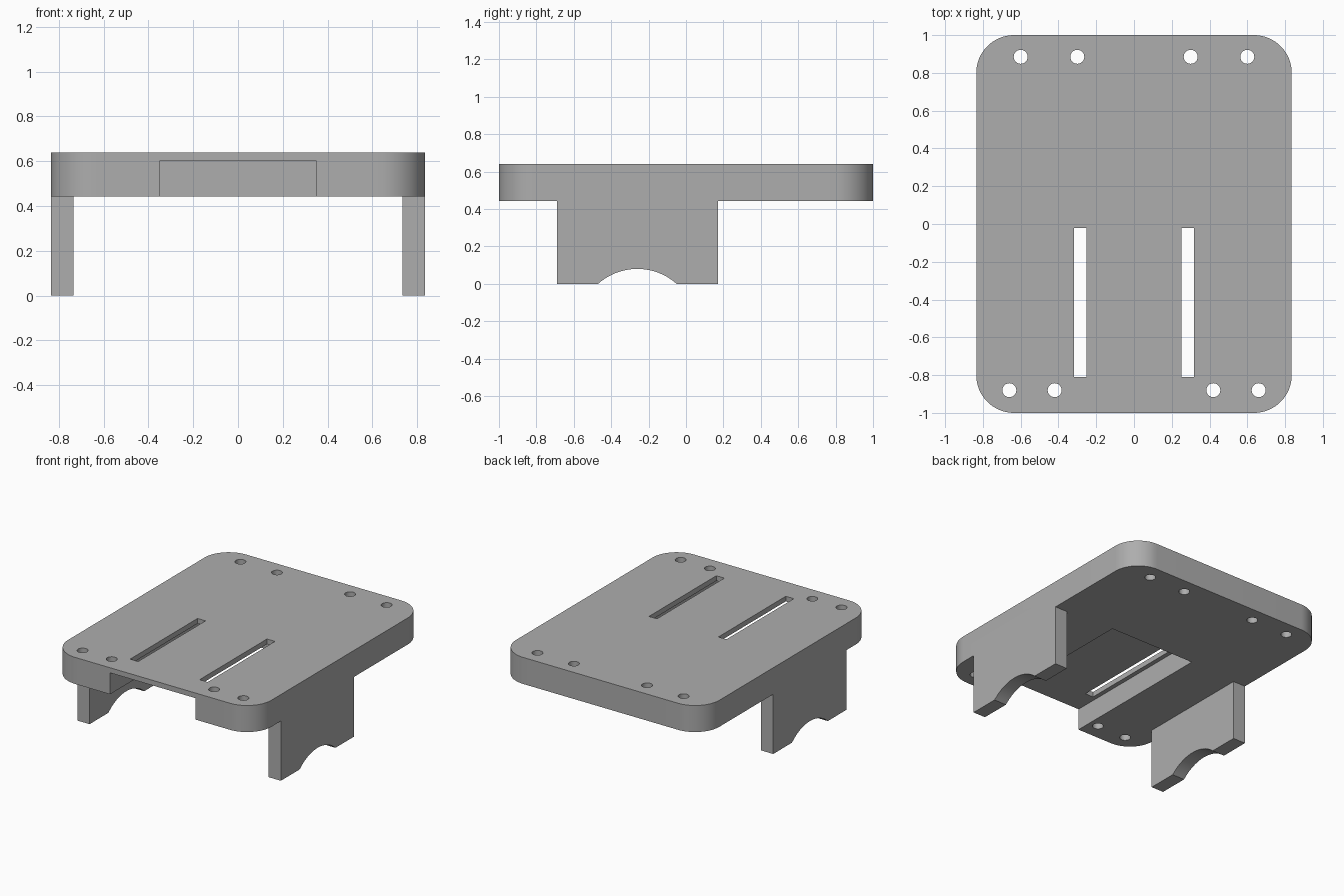
import bpy
import bmesh
from math import sin, cos, pi, asin, radians
from mathutils import Vector

cube = bpy.data.objects.get("Cube")
if cube:
    bpy.data.objects.remove(cube, do_unlink=True)

HALF_X, HALF_Y, TOP, UNDER = 0.835, 1.0, 0.64, 0.443

grey = bpy.data.materials.new("plain grey")
grey.use_nodes = True
grey.diffuse_color = (0.42, 0.42, 0.42, 1)
grey.node_tree.nodes["Principled BSDF"].inputs["Base Color"].default_value = grey.diffuse_color


def prism(name, outline, offset):
    """Extrude a closed outline of 3D points along offset."""
    bm = bmesh.new()
    face = bm.faces.new([bm.verts.new(p) for p in outline])
    swept = bmesh.ops.extrude_face_region(bm, geom=[face])["geom"]
    verts = [g for g in swept if isinstance(g, bmesh.types.BMVert)]
    bmesh.ops.translate(bm, verts=verts, vec=Vector(offset))
    bmesh.ops.recalc_face_normals(bm, faces=bm.faces)
    mesh = bpy.data.meshes.new(name)
    bm.to_mesh(mesh)
    bm.free()
    mesh.materials.append(grey)
    obj = bpy.data.objects.new(name, mesh)
    bpy.context.collection.objects.link(obj)
    return obj


def arc(cx, cy, r, start, end, steps):
    return [(cx + r * cos(start + (end - start) * i / steps),
             cy + r * sin(start + (end - start) * i / steps)) for i in range(steps + 1)]


def block(name, x0, x1, y0, y1, z0, z1):
    corners = [(x0, y0, z0), (x1, y0, z0), (x1, y1, z0), (x0, y1, z0)]
    return prism(name, corners, (0, 0, z1 - z0))


def combine(target, part, operation):
    """Apply a boolean with part, then discard part."""
    mod = target.modifiers.new("combine", "BOOLEAN")
    mod.operation, mod.object, mod.solver = operation, part, "EXACT"
    bpy.ops.object.select_all(action="DESELECT")
    bpy.context.view_layer.objects.active = target
    target.select_set(True)
    bpy.ops.object.modifier_apply(modifier=mod.name)
    bpy.data.objects.remove(part, do_unlink=True)


# Plate with rounded corners
radius = 0.2
outline = []
for i, (sx, sy) in enumerate([(1, 1), (-1, 1), (-1, -1), (1, -1)]):
    outline += arc(sx * (HALF_X - radius), sy * (HALF_Y - radius), radius,
                   i * pi / 2, (i + 1) * pi / 2, 16)
plate = prism("mounting_plate", [(x, y, UNDER) for x, y in outline], (0, 0, TOP - UNDER))

# Side legs with an arched notch at the foot
mid, half_chord, rise = -0.26, 0.21, 0.08
r = (half_chord ** 2 + rise ** 2) / (2 * rise)
spread = asin(half_chord / r)
notch = arc(mid, rise - r, r, pi / 2 + spread, pi / 2 - spread, 20)
notch[0], notch[-1] = (mid - half_chord, 0), (mid + half_chord, 0)
side = [(-0.69, 0)] + notch + [(0.17, 0), (0.17, 0.52), (-0.69, 0.52)]
for s in (1, -1):
    leg = prism("leg", [(s * HALF_X, y, z) for y, z in side], (-s * 0.1, 0, 0))
    combine(plate, leg, "UNION")

# Pocket under the plate, open at the front
combine(plate, block("pocket", -0.35, 0.35, -1.2, 0.19, 0.3, 0.602), "DIFFERENCE")

# Slots and bolt holes, mirrored left and right
for s in (1, -1):
    x0, x1 = sorted((s * 0.252, s * 0.318))
    combine(plate, block("slot", x0, x1, -0.81, -0.02, 0.3, 0.8), "DIFFERENCE")
    for x, y in [(0.6, 0.885), (0.3, 0.885), (0.66, -0.88), (0.42, -0.88)]:
        ring = arc(s * x, y, 0.037, 0, 2 * pi, 24)[:-1]
        hole = prism("hole", [(px, py, 0.3) for px, py in ring], (0, 0, 0.5))
        combine(plate, hole, "DIFFERENCE")

bpy.ops.object.shade_smooth_by_angle(angle=radians(30))
